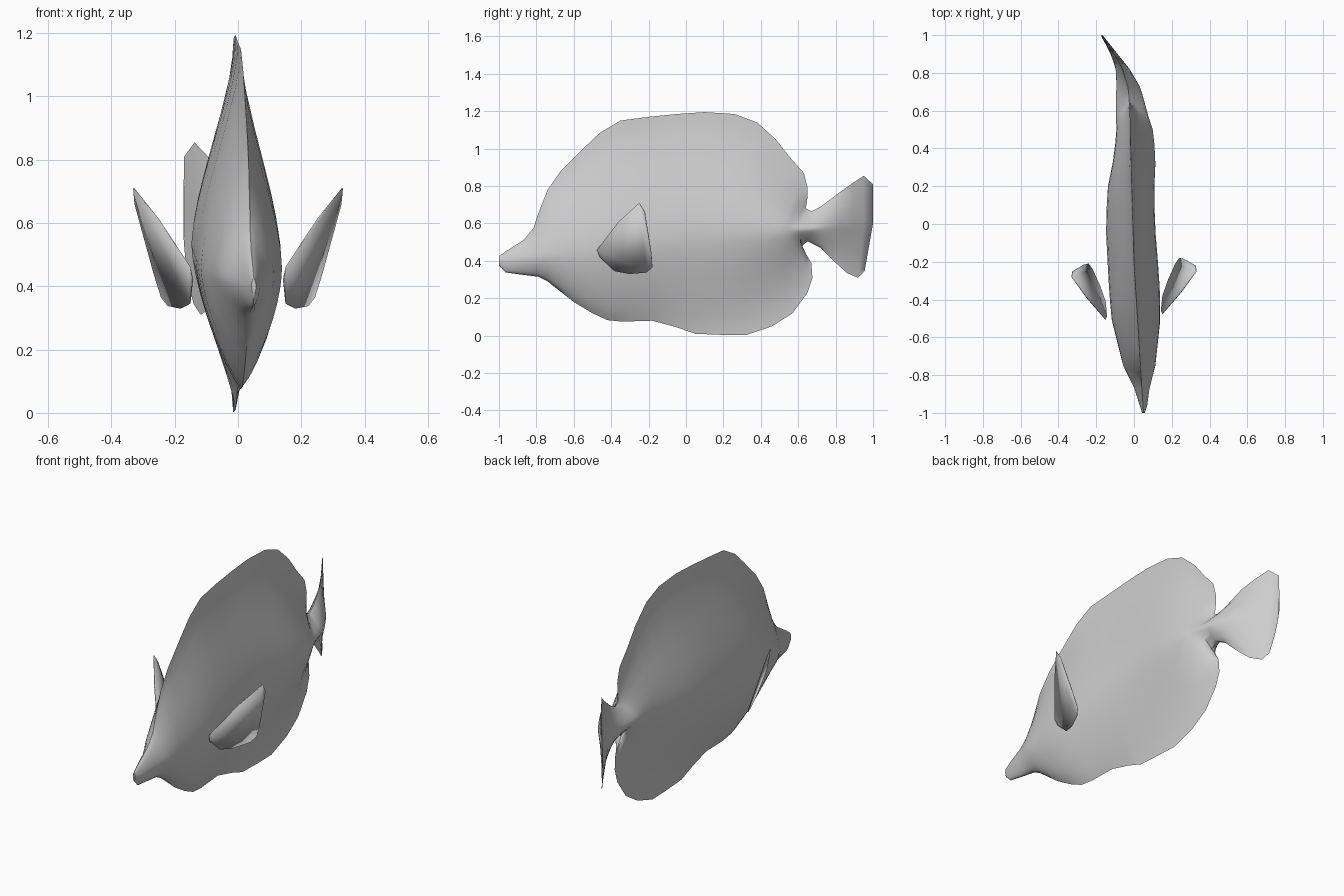
import bpy
import bmesh

default_cube = bpy.data.objects.get("Cube")
if default_cube:
    bpy.data.objects.remove(default_cube, do_unlink=True)

# One plain grey for the whole fish
grey = bpy.data.materials.new("mid_grey")
grey.use_nodes = True
grey.diffuse_color = (0.61, 0.61, 0.61, 1)
shader = next(n for n in grey.node_tree.nodes if n.type == "BSDF_PRINCIPLED")
shader.inputs["Base Color"].default_value = (0.61, 0.61, 0.61, 1)
shader.inputs["Roughness"].default_value = 0.6

# Side outline, one row per rib: upper edge (y, z), middle y, lower edge (y, z)
RIBS = [
    ((-1, .425), -1, (-1, .375)),
    ((-.965, .45), -.96, (-.965, .338)),
    ((-.87, .51), -.87, (-.87, .325)),
    ((-.815, .575), -.8, (-.79, .315)),
    ((-.795, .64), -.75, (-.74, .29)),
    ((-.74, .78), -.68, (-.67, .235)),
    ((-.67, .88), -.6, (-.6, .18)),
    ((-.55, 1), -.51, (-.5, .12)),
    ((-.46, 1.085), -.42, (-.42, .083)),
    ((-.35, 1.15), -.33, (-.34, .075)),
    ((-.2, 1.17), -.18, (-.18, .08)),
    ((-.05, 1.185), -.05, (-.05, .045)),
    ((.1, 1.195), .07, (.05, .01)),
    ((.26, 1.185), .2, (.2, .004)),
    ((.38, 1.14), .32, (.32, .003)),
    ((.48, 1.05), .42, (.46, .05)),
    ((.55, .96), .47, (.57, .12)),
    ((.63, .87), .5, (.65, .23)),
    ((.65, .79), .53, (.676, .31)),
    ((.648, .72), .56, (.67, .39)),
    ((.64, .68), .61, (.615, .475)),
    ((.67, .665), .68, (.65, .505)),
    ((.72, .69), .73, (.72, .47)),
    ((.82, .765), .82, (.8, .39)),
    ((.89, .815), .9, (.86, .335)),
    ((.95, .855), .95, (.92, .31)),
    ((1, .81), 1, (.955, .345)),
]

# Spine stations: y, z, x, half width, upper taper power, lower taper power
SPINE = [
    (-1, .4, .05, .007, .5, .5),
    (-.96, .4, .05, .02, .6, .6),
    (-.87, .41, .042, .04, .7, .6),
    (-.75, .43, .028, .085, 1.1, .7),
    (-.5, .46, .01, .13, 1.5, .8),
    (-.3, .49, 0, .135, 1.7, .9),
    (0, .54, -.02, .13, 1.75, 1.2),
    (.2, .55, -.015, .123, 1.8, 1.6),
    (.36, .553, .005, .11, 2, 2.2),
    (.5, .56, .003, .096, 2.6, 2.8),
    (.56, .565, -.008, .087, 2.2, 2.4),
    (.68, .57, -.025, .071, .8, .7),
    (.76, .58, -.035, .055, 1.1, 1),
    (.82, .59, -.06, .037, 1.2, 1.2),
    (.9, .59, -.105, .018, 1, 1),
    (1, .6, -.17, .003, 1, 1),
]

# Sideways position of the thin upper and lower edges along y
RIDGE = [(-1, .05), (-.2, 0), (.65, -.025), (.73, -.032), (.82, -.06),
         (.9, -.105), (1, -.17)]

# Steps from the middle of the flank (0) to the thin edge (1)
STEPS = [0, .1, .2, .32, .46, .62, .8, .92, 1]


def sample(table, y):
    """Interpolate the rows of a table by their first column."""
    for low, high in zip(table, table[1:]):
        if y <= high[0]:
            t = (y - low[0]) / (high[0] - low[0])
            return [a + (b - a) * t for a, b in zip(low[1:], high[1:])]
    return table[-1][1:]


def flank_point(mid_y, edge, step, side):
    z, x, width, upper, lower = sample(SPINE, mid_y)
    power = upper if edge[1] > z else lower
    y = mid_y + (edge[0] - mid_y) * step
    ridge = sample(RIDGE, y)[0]
    thick = width * (1 - step ** 1.6) ** power
    return (x + (ridge - x) * step + side * thick, y, z + (edge[1] - z) * step)


def rib_ring(top, mid_y, bottom):
    """Closed loop: down the left flank, then up the right flank."""
    ring = []
    for side in (1, -1):
        upper = [flank_point(mid_y, top, s, side) for s in reversed(STEPS)]
        lower = [flank_point(mid_y, bottom, s, side) for s in STEPS[1:]]
        flank = upper + lower
        ring += flank if side == 1 else flank[-2:0:-1]
    return ring


def add_object(name, bm, angle):
    bmesh.ops.recalc_face_normals(bm, faces=bm.faces)
    mesh = bpy.data.meshes.new(name)
    bm.to_mesh(mesh)
    bm.free()
    mesh.materials.append(grey)
    obj = bpy.data.objects.new(name, mesh)
    bpy.context.collection.objects.link(obj)
    bpy.ops.object.select_all(action="DESELECT")
    obj.select_set(True)
    bpy.context.view_layer.objects.active = obj
    bpy.ops.object.shade_smooth_by_angle(angle=angle)
    return obj


# Body with dorsal, anal and tail fins as one skin over the ribs
bm = bmesh.new()
rings = [[bm.verts.new(p) for p in rib_ring(*rib)] for rib in RIBS]
for ring, following in zip(rings, rings[1:]):
    for i in range(len(ring)):
        bm.faces.new((ring[i - 1], ring[i], following[i], following[i - 1]))
bm.faces.new(rings[0])
bm.faces.new(rings[-1])
add_object("body", bm, 1.0)

# Pectoral fins: flat plates flaring out and back, outlined in y and z
FIN = [(-.46, .42), (-.475, .46), (-.36, .61), (-.25, .71), (-.22, .66),
       (-.185, .44), (-.18, .365), (-.21, .338), (-.3, .33), (-.38, .345)]
ROOT_X, ROOT_Y, ROOT_Z = .15, -.47, .45
for name, side, shift in (("left_pectoral_fin", 1, 0),
                          ("right_pectoral_fin", -1, -.03)):
    bm = bmesh.new()
    outline = []
    for y, z in FIN:
        x = ROOT_X + .416 * (y - ROOT_Y) + .34 * (z - ROOT_Z)
        outline.append(bm.verts.new((side * x, y + shift, z)))
    bm.faces.new(outline)
    fin = add_object(name, bm, 0.5)
    plate = fin.modifiers.new("thickness", "SOLIDIFY")
    plate.thickness = 0.004
    plate.offset = 0
